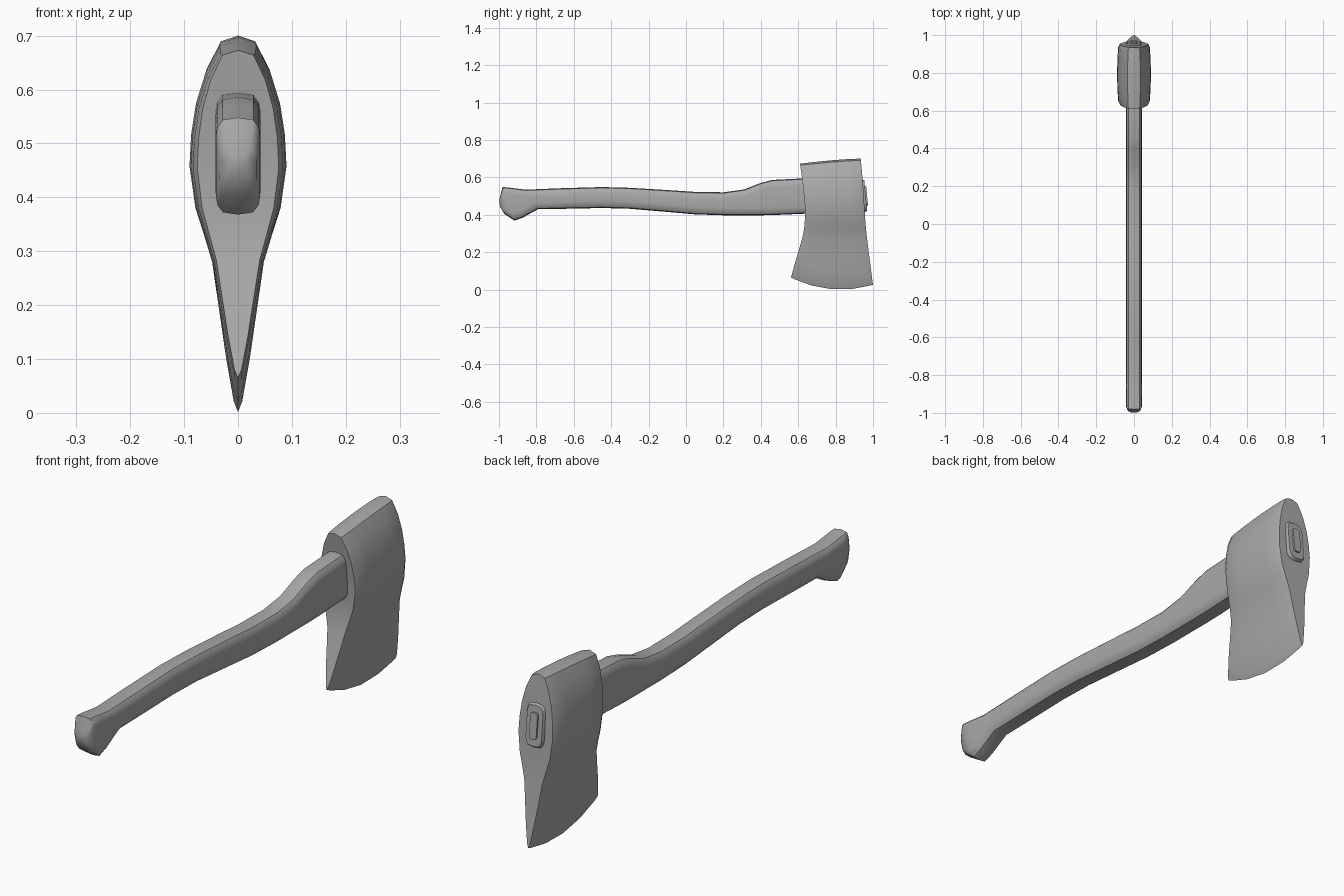
import bpy, bmesh, math

cube = bpy.data.objects.get("Cube")
if cube:
    bpy.data.objects.remove(cube, do_unlink=True)

grey = bpy.data.materials.new("plain grey")
grey.use_nodes = True
grey.diffuse_color = (0.4, 0.4, 0.4, 1)
grey.node_tree.nodes["Principled BSDF"].inputs["Base Color"].default_value = (0.4, 0.4, 0.4, 1)


def loft(name, rings, angle):
    """Skin a list of equal-length closed rings and cap both ends."""
    bm = bmesh.new()
    loops = [[bm.verts.new(p) for p in ring] for ring in rings]
    n = len(loops[0])
    for a, b in zip(loops, loops[1:]):
        for i in range(n):
            j = (i + 1) % n
            bm.faces.new((a[i], a[j], b[j], b[i]))
    bm.faces.new(loops[0][::-1])
    bm.faces.new(loops[-1])
    bmesh.ops.remove_doubles(bm, verts=bm.verts, dist=0.0005)
    bmesh.ops.recalc_face_normals(bm, faces=bm.faces)
    mesh = bpy.data.meshes.new(name)
    bm.to_mesh(mesh)
    bm.free()
    mesh.materials.append(grey)
    obj = bpy.data.objects.new(name, mesh)
    bpy.context.collection.objects.link(obj)
    bpy.ops.object.select_all(action='DESELECT')
    obj.select_set(True)
    bpy.context.view_layer.objects.active = obj
    bpy.ops.object.shade_smooth_by_angle(angle=math.radians(angle))
    return obj


# Axe head: rows of height, half width, front y, back y
HEAD = [(0, 0, .56, 1.0), (.02, .008, .566, .997), (.1, .022, .583, .988),
        (.19, .035, .604, .977), (.28, .048, .624, .967), (.33, .063, .632, .962),
        (.38, .079, .636, .958), (.46, .09, .635, .953), (.52, .087, .63, .949),
        (.58, .078, .624, .945), (.64, .06, .617, .94), (.69, .034, .611, .935),
        (.70, 0, .61, .934)]
# Side columns: fraction from front to back, width factor
SIDE = [(0, .84), (.05, .93), (.25, .975), (.5, 1), (.75, .975), (.95, .93), (1, .84)]


def head_point(row, s, factor, side):
    z, w, front, back = row
    # Curved cutting edge fades upward; the top slopes down to the front
    edge = .065 * (1 - s / .6) ** 2 if s < .6 else .026 * ((s - .6) / .4) ** 2
    low = max(0, 1 - z / .3)
    high = max(0, (z - .4) / .3)
    dz = edge * low - .027 * (1 - s) ** 1.5 * high
    return (side * w * factor, front + s * (back - front), z + dz)


rings = []
for row in HEAD:
    rings.append([head_point(row, s, f, 1) for s, f in SIDE] +
                 [head_point(row, s, f, -1) for s, f in reversed(SIDE)])
loft("axe_head", rings, 35)


def section(top_y, top_z, low_y, low_z, w):
    """Rounded upright section between a top and a bottom point."""
    h = math.hypot(top_y - low_y, top_z - low_z)
    r = min(.9 * w / h, .4)
    half = [(0, 0), (.68, .12 * r), (.93, .5 * r), (1, r)]
    right = half + [(x, 1 - t) for x, t in reversed(half)]
    ring = right + [(-x, t) for x, t in right[-2:0:-1]]
    return [(x * w, top_y + t * (low_y - top_y), top_z + t * (low_z - top_z))
            for x, t in ring]


# Handle: top point, bottom point and half width from butt to eye
HANDLE = [(-.999, .475, -.995, .445, .016), (-.993, .50, -.972, .405, .034),
          (-.981, .548, -.917, .368, .041), (-.955, .546, -.872, .385, .042),
          (-.86, .534, -.79, .43, .042), (-.66, .542, -.64, .432, .042),
          (-.45, .548, -.45, .436, .042), (-.3, .544, -.3, .432, .042),
          (-.1, .532, -.1, .415, .042), (.05, .522, .05, .402, .042),
          (.2, .52, .2, .397, .042), (.31, .535, .31, .397, .042),
          (.4, .57, .4, .397, .042), (.46, .586, .46, .398, .042),
          (.62, .594, .62, .405, .042), (.945, .588, .961, .416, .040),
          (.953, .582, .969, .422, .035)]
loft("handle", [section(*s) for s in HANDLE], 40)

# Wedge driven into the end of the handle
loft("eye_wedge", [section(.94, .555, .95, .45, .016),
                   section(.963, .555, .973, .45, .016)], 40)
